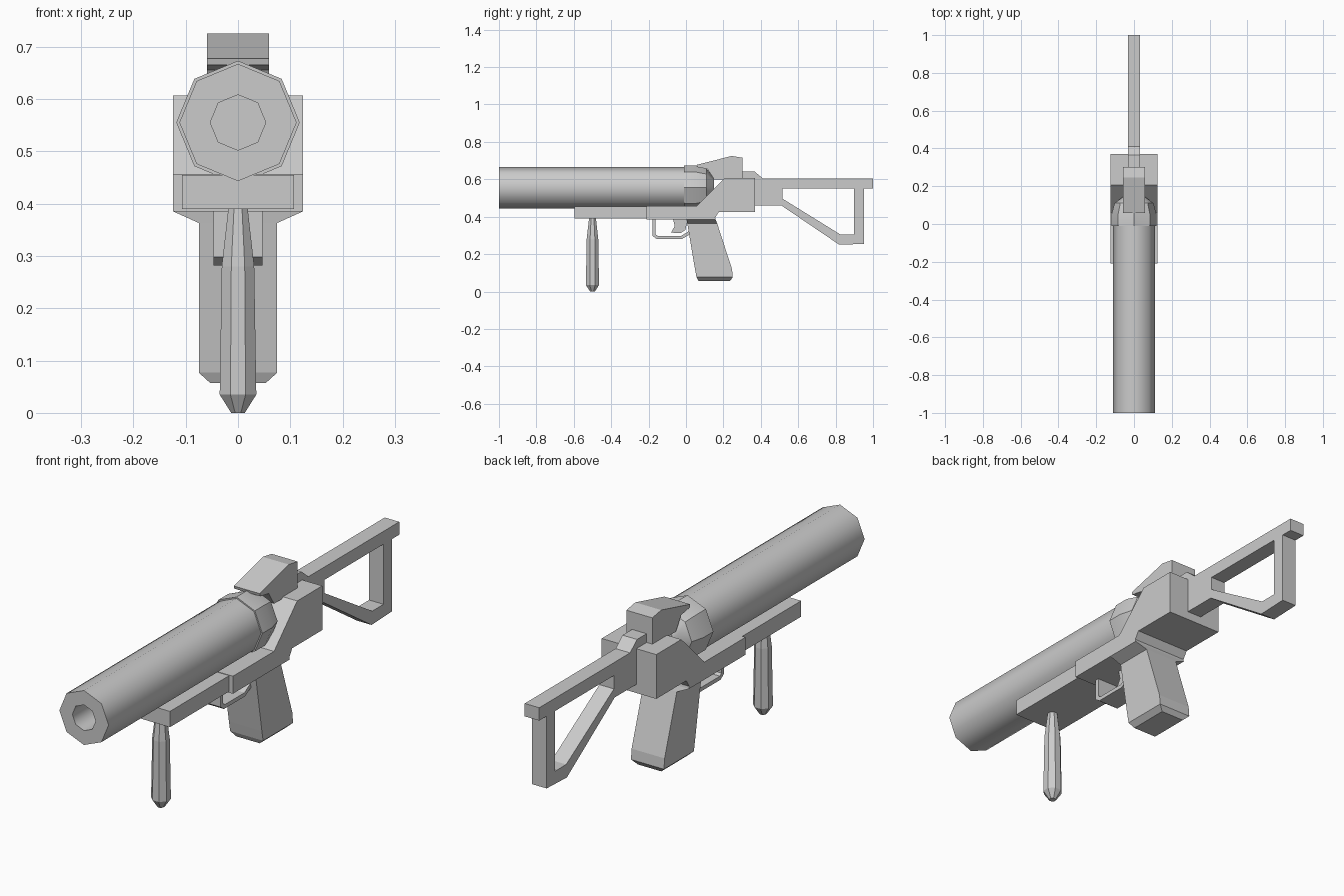
import bpy, bmesh
from math import sin, cos, pi, radians
from mathutils import Vector

if "Cube" in bpy.data.objects:
    bpy.data.objects.remove(bpy.data.objects["Cube"])


def finish(name, bm, smooth=None):
    bmesh.ops.recalc_face_normals(bm, faces=bm.faces[:])
    me = bpy.data.meshes.new(name)
    bm.to_mesh(me)
    bm.free()
    ob = bpy.data.objects.new(name, me)
    bpy.context.collection.objects.link(ob)
    if smooth:
        bpy.ops.object.select_all(action='DESELECT')
        ob.select_set(True)
        bpy.context.view_layer.objects.active = ob
        bpy.ops.object.shade_smooth_by_angle(angle=radians(smooth))
    return ob


def plate(name, half, *loops):
    """Side profile in (y, z), extruded across x; extra loops are holes."""
    bm = bmesh.new()
    edges = []
    for loop in loops:
        vs = [bm.verts.new((-half, y, z)) for y, z in loop]
        edges += [bm.edges.new((vs[i - 1], vs[i])) for i in range(len(vs))]
    bmesh.ops.triangle_fill(bm, edges=edges, use_beauty=True, normal=(1, 0, 0))
    ext = bmesh.ops.extrude_face_region(bm, geom=bm.faces[:])['geom']
    moved = [g for g in ext if isinstance(g, bmesh.types.BMVert)]
    bmesh.ops.translate(bm, verts=moved, vec=(2 * half, 0, 0))
    bmesh.ops.dissolve_limit(bm, angle_limit=0.01, verts=bm.verts[:], edges=bm.edges[:])
    return finish(name, bm)


def loft(name, rings, smooth=None):
    bm = bmesh.new()
    rows = [[bm.verts.new(p) for p in ring] for ring in rings]
    n = len(rows[0])
    for a, b in zip(rows, rows[1:]):
        for i in range(n):
            bm.faces.new((a[i - 1], a[i], b[i], b[i - 1]))
    bm.faces.new(rows[0])
    bm.faces.new(rows[-1])
    return finish(name, bm, smooth)


def barrel_ring(y, r):
    return [(r * cos(i * pi / 4), y, 0.555 + r * sin(i * pi / 4)) for i in range(8)]


def rect_ring(z, half, y0, y1):
    return [(-half, y0, z), (half, y0, z), (half, y1, z), (-half, y1, z)]


# Eight-sided barrel with a bore
loft("barrel", [barrel_ring(y, r) for y, r in
                ((-0.6, 0.053), (-1, 0.053), (-1, 0.112), (0, 0.112))], 50)

# Breech collar with tapered rear
loft("breech_collar", [barrel_ring(y, r) for y, r in
                       ((-0.01, 0.118), (0.055, 0.118), (0.11, 0.103), (0.15, 0.05))], 30)

# Body
plate("receiver", 0.124, [(-0.21, 0.457), (0.057, 0.457), (0.207, 0.607), (0.37, 0.607),
                          (0.37, 0.425), (0.175, 0.425), (0.15, 0.385), (-0.21, 0.385)])
plate("lower_rail", 0.107, [(-0.595, 0.455), (-0.19, 0.455), (-0.19, 0.39), (-0.595, 0.39)])

# Rear grip: flared top, slanted sides, chamfered foot
loft("rear_grip", [rect_ring(0.40, 0.124, 0.0, 0.155),
                   rect_ring(0.385, 0.124, 0.003, 0.158),
                   rect_ring(0.363, 0.075, 0.007, 0.167),
                   rect_ring(0.12, 0.075, 0.048, 0.246),
                   rect_ring(0.077, 0.075, 0.056, 0.25),
                   rect_ring(0.057, 0.053, 0.066, 0.236)])

# Trigger and its guard
plate("trigger_guard", 0.047, [(-0.18, 0.39), (-0.18, 0.298), (-0.158, 0.282), (-0.02, 0.282),
                               (0.02, 0.305), (0.02, 0.325), (-0.025, 0.298), (-0.153, 0.298),
                               (-0.163, 0.307), (-0.163, 0.39)])
plate("trigger", 0.022, [(-0.07, 0.39), (-0.06, 0.35), (-0.08, 0.315), (-0.03, 0.312),
                         (-0.003, 0.33), (0.01, 0.39)])

# Eight-sided front grip
rings = []
for z, a in ((0.395, 0.018), (0.28, 0.031), (0.035, 0.035), (0, 0.013)):
    r = a / cos(pi / 8)
    rings.append([(r * cos((i + 0.5) * pi / 4), -0.5 + r * sin((i + 0.5) * pi / 4), z)
                  for i in range(8)])
loft("front_grip", rings)

# Sight housing
plate("sight_housing", 0.059, [(0.057, 0.677), (0.245, 0.725), (0.303, 0.715),
                               (0.303, 0.60), (0.15, 0.60), (0.115, 0.655), (0.06, 0.665)])

# Skeleton shoulder stock
plate("shoulder_stock", 0.033,
      [(0.29, 0.643), (0.365, 0.643), (0.41, 0.605), (1.0, 0.605), (1.0, 0.552),
       (0.952, 0.552), (0.952, 0.255), (0.82, 0.25), (0.51, 0.46), (0.36, 0.46), (0.29, 0.5)],
      [(0.515, 0.552), (0.898, 0.552), (0.898, 0.305), (0.825, 0.305), (0.515, 0.497)])
